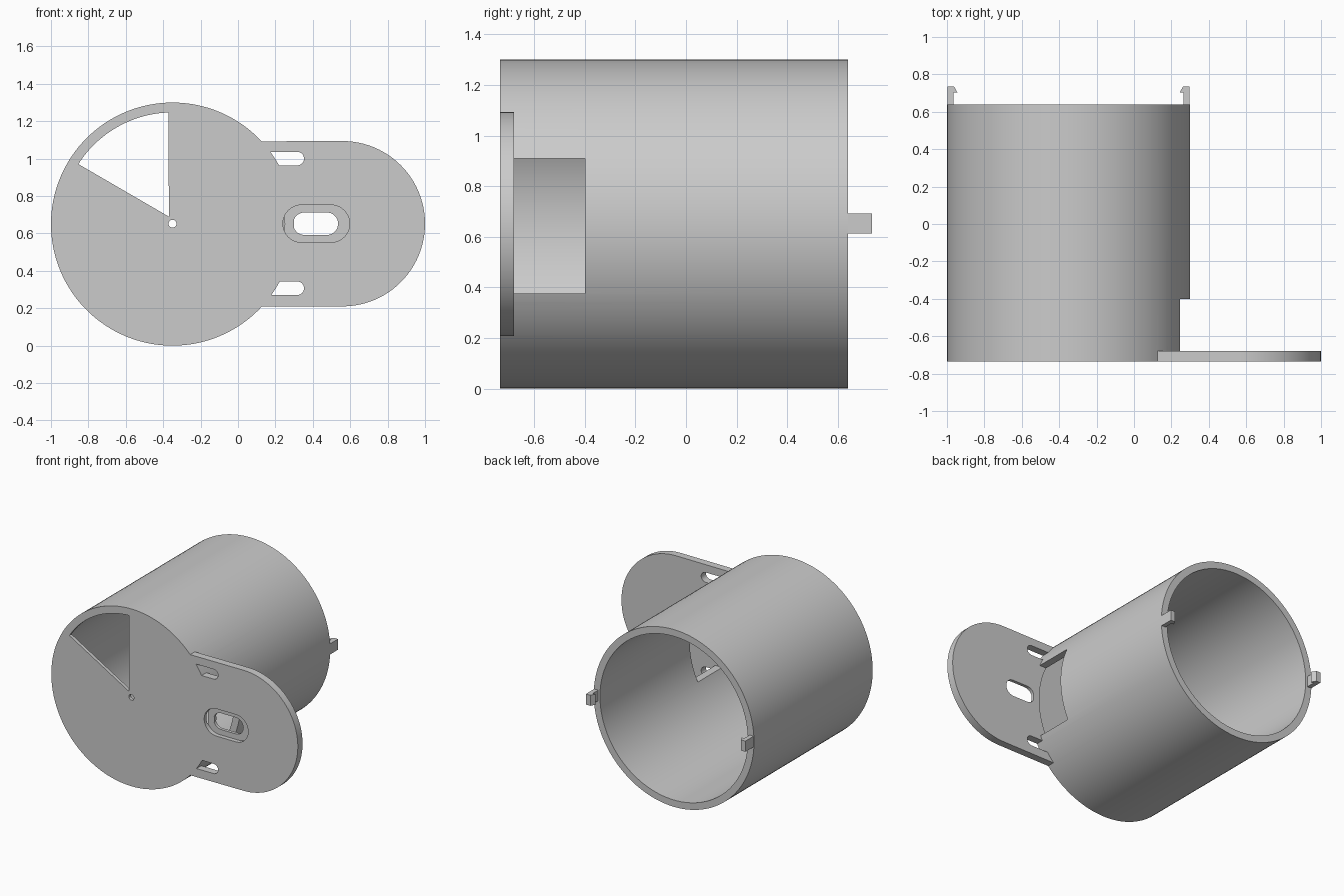
import bpy, bmesh, math

cube = bpy.data.objects.get("Cube")
if cube:
    bpy.data.objects.remove(cube, do_unlink=True)

CX, CZ, R = -0.35, 0.65, 0.65          # drum axis and radius
INNER = 0.6
FRONT, BACK, PLATE = -0.735, 0.64, -0.68

grey = bpy.data.materials.new("light_grey")
grey.use_nodes = True
grey.diffuse_color = (0.6, 0.6, 0.6, 1)
grey.node_tree.nodes["Principled BSDF"].inputs["Base Color"].default_value = (0.6, 0.6, 0.6, 1)


def arc(cx, cz, r, a0, a1, n):
    """Points on an arc in the x-z plane, angles in degrees."""
    return [(cx + r * math.cos(math.radians(a0 + (a1 - a0) * i / n)),
             cz + r * math.sin(math.radians(a0 + (a1 - a0) * i / n))) for i in range(n + 1)]


def circle(cx, cz, r, n):
    return arc(cx, cz, r, 0, 360, n)[:-1]


def slot(x0, x1, cz, r):
    """Stadium outline between two x limits."""
    return arc(x1 - r, cz, r, -90, 90, 20) + arc(x0 + r, cz, r, 90, 270, 20)


def extrude(name, points, vec, place):
    """Extrude a flat outline along vec; place maps 2D points to 3D."""
    bm = bmesh.new()
    face = bm.faces.new([bm.verts.new(place(p)) for p in points])
    top = bmesh.ops.extrude_face_region(bm, geom=[face])["geom"]
    bmesh.ops.translate(bm, vec=vec, verts=[v for v in top if isinstance(v, bmesh.types.BMVert)])
    bmesh.ops.recalc_face_normals(bm, faces=bm.faces)
    mesh = bpy.data.meshes.new(name)
    bm.to_mesh(mesh)
    bm.free()
    mesh.materials.append(grey)
    obj = bpy.data.objects.new(name, mesh)
    bpy.context.collection.objects.link(obj)
    return obj


def prism(name, points, y0, y1):
    return extrude(name, points, (0, y1 - y0, 0), lambda p: (p[0], y0, p[1]))


def combine(target, tool, operation="DIFFERENCE"):
    mod = target.modifiers.new("combine", "BOOLEAN")
    mod.operation, mod.solver, mod.object = operation, "EXACT", tool
    bpy.context.view_layer.objects.active = target
    bpy.ops.object.modifier_apply(modifier=mod.name)
    bpy.data.objects.remove(tool, do_unlink=True)


def smooth(obj):
    bpy.ops.object.select_all(action="DESELECT")
    obj.select_set(True)
    bpy.context.view_layer.objects.active = obj
    bpy.ops.object.shade_smooth_by_angle(angle=math.radians(30))


# Mounting flange with a rounded end and three through slots
half = 0.442
flange = prism("flange", arc(1 - half, CZ + 0.002, half, -90, 90, 48)
               + [(0, CZ + half), (0, CZ - half)], FRONT, PLATE)
for x0, x1, z, r in ((0.1, 0.353, 1.0, 0.036), (0.1, 0.353, 0.307, 0.036), (0.295, 0.535, 0.652, 0.06)):
    combine(flange, prism("slot_cutter", slot(x0, x1, z, r), FRONT - 0.1, PLATE + 0.1))

# Drum joined to the flange, then hollowed from the back
drum = prism("drum_with_flange", circle(CX, CZ, R, 128), FRONT, BACK)
combine(drum, flange, "UNION")
combine(drum, prism("cavity_cutter", circle(CX, CZ, INNER, 128), -0.71, BACK + 0.1))

# Countersunk recess around the middle slot
combine(drum, prism("recess_cutter", slot(0.24, 0.597, 0.652, 0.1), FRONT - 0.1, -0.703))

# Wedge window and centre pin hole in the front plate
wedge = [(-0.37, 0.69)] + arc(CX, CZ, 0.597, 92, 147.5, 32)
combine(drum, prism("window_cutter", wedge, FRONT - 0.1, -0.69))
combine(drum, prism("pin_cutter", circle(CX, CZ + 0.002, 0.021, 24), FRONT - 0.1, -0.69))

# Side opening in the drum wall behind the flange
opening = [(0.1, 0.375), (0.4, 0.375), (0.4, 0.91), (0.1, 0.91)]
combine(drum, prism("opening_cutter", opening, PLATE, -0.4))
smooth(drum)

# Snap hooks on the back rim, mirrored about the drum axis
hook = [(0.647, BACK - 0.02), (0.647, 0.735), (0.612, 0.735), (0.594, 0.703),
        (0.615, 0.703), (0.615, BACK - 0.02)]
for side, label in ((1, "left"), (-1, "right")):
    extrude(label + "_hook", hook, (0, 0, 0.078),
            lambda p: (CX + side * p[0], p[1], 0.613))
